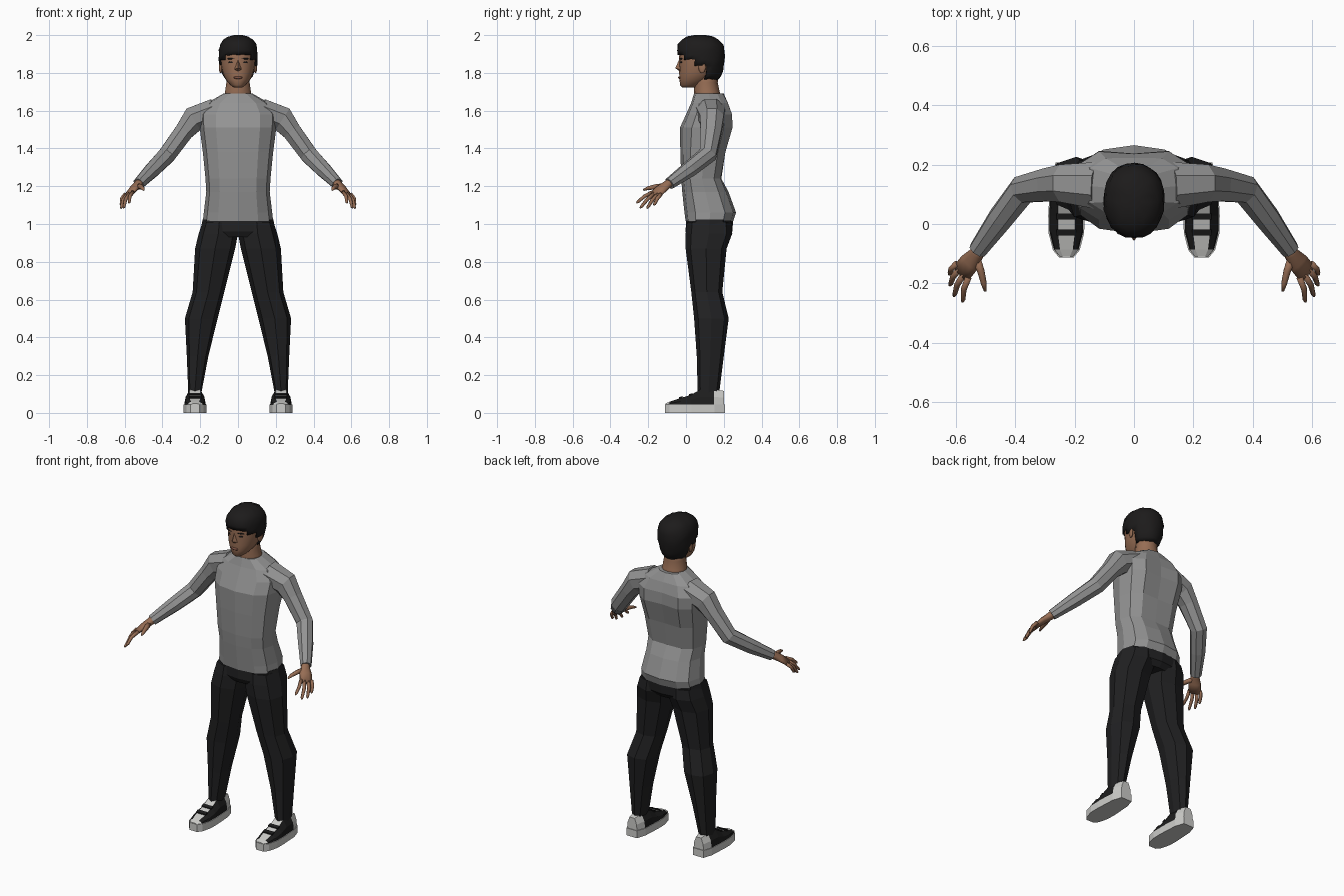
import bpy, bmesh, math, random
from mathutils import Vector

if "Cube" in bpy.data.objects:
    bpy.data.objects.remove(bpy.data.objects["Cube"])

random.seed(4)


def material(name, r, g, b):
    m = bpy.data.materials.new(name)
    m.diffuse_color = (r, g, b, 1)
    m.use_nodes = True
    m.node_tree.nodes["Principled BSDF"].inputs["Base Color"].default_value = m.diffuse_color
    return m


SKIN = material("skin", 0.31, 0.155, 0.09)
LIP = material("lip", 0.22, 0.09, 0.06)
HAIR = material("hair_black", 0.012, 0.011, 0.011)
SHIRT = material("shirt_grey", 0.29, 0.29, 0.29)
CLOTH = material("trouser_black", 0.015, 0.015, 0.016)
LIGHT = material("shoe_light", 0.6, 0.6, 0.58)
DARK = material("shoe_black", 0.012, 0.012, 0.012)


def finish(bm, name, mats, mirror=False, smooth=False):
    bmesh.ops.recalc_face_normals(bm, faces=bm.faces)
    me = bpy.data.meshes.new(name)
    bm.to_mesh(me)
    bm.free()
    for m in mats:
        me.materials.append(m)
    ob = bpy.data.objects.new(name, me)
    bpy.context.collection.objects.link(ob)
    for p in me.polygons:
        p.use_smooth = smooth
    if mirror:
        ob.modifiers.new("mirror", 'MIRROR')
    return ob


def skin_rings(rings):
    """Bridge a list of equal-sized rings and close both ends."""
    bm = bmesh.new()
    vs = [[bm.verts.new(p) for p in r] for r in rings]
    n = len(vs[0])
    for a, b in zip(vs, vs[1:]):
        for i in range(n):
            j = (i + 1) % n
            bm.faces.new((a[i], a[j], b[j], b[i]))
    bm.faces.new(vs[0])
    bm.faces.new(vs[-1])
    bmesh.ops.recalc_face_normals(bm, faces=bm.faces)
    return bm


def level(z, cx, hw, yf, yb, n=12, power=0.85, groove=0.0):
    """Horizontal rounded section between yf (front) and yb (back)."""
    pts = []
    for i in range(n):
        a = 2 * math.pi * i / n
        s, c = math.sin(a), math.cos(a)
        x = math.copysign(abs(s) ** power, s)
        y = math.copysign(abs(c) ** power, c)
        dip = groove if i == n // 2 else 0
        pts.append((cx + hw * x, (yf + yb) / 2 - (yb - yf) / 2 * y - dip, z))
    return pts


def tube(name, path, radii, side, n, mat, smooth=False):
    """Limb along a path, radii are (along side, across side)."""
    path = [Vector(p) for p in path]
    rings = []
    for i, p in enumerate(path):
        t = (path[min(i + 1, len(path) - 1)] - path[max(i - 1, 0)]).normalized()
        u = Vector(side)
        u = (u - t * u.dot(t)).normalized()
        v = t.cross(u)
        a, b = radii[i]
        ang = [2 * math.pi * (k + 0.5) / n for k in range(n)]
        rings.append([p + u * a * math.cos(k) + v * b * math.sin(k) for k in ang])
    return finish(skin_rings(rings), name, [mat], True, smooth)


def blob(name, loc, size, turn, mat):
    bm = bmesh.new()
    bmesh.ops.create_uvsphere(bm, u_segments=10, v_segments=6, radius=1)
    ob = finish(bm, name, [mat], False, True)
    ob.location, ob.scale, ob.rotation_euler = loc, size, (0, 0, turn)
    return ob


# Shirt body, with a shallow spine groove
torso = [(1.015, .186, -.002, .25, 0), (1.06, .181, -.008, .265, 0),
         (1.17, .168, -.02, .225, 0), (1.24, .172, -.025, .195, .008),
         (1.38, .186, -.03, .222, .015), (1.51, .203, -.032, .262, .025),
         (1.58, .205, .0, .258, .022), (1.64, .165, .027, .232, .01),
         (1.69, .078, .042, .2, 0)]
finish(skin_rings([level(z, 0, w, f, b, 12, .8, g) for z, w, f, b, g in torso]),
       "shirt_body", [SHIRT])

# Sleeves
tube("sleeve",
     [(.12, .13, 1.60), (.235, .137, 1.555), (.285, .132, 1.49),
      (.375, .115, 1.367), (.45, .018, 1.29), (.526, -.088, 1.213)],
     [(.085, .07), (.068, .073), (.06, .054), (.05, .05), (.044, .044), (.032, .032)],
     (0, 1, 0), 8, SHIRT)

# Trousers
hips = [(.93, .17, .015, .22), (.96, .2, -.002, .245), (1.025, .187, 0, .25)]
finish(skin_rings([level(z, 0, w, f, b, 12, .8) for z, w, f, b in hips]),
       "trouser_hips", [CLOTH])
legs = [(.10, .195, .263, .062, .175), (.3, .157, .271, .057, .2),
        (.5, .108, .281, .043, .226), (.64, .073, .24, .028, .192),
        (.87, .015, .227, -.002, .215), (.95, .0, .208, -.002, .245),
        (1.01, .01, .188, .005, .24)]
finish(skin_rings([level(z, (i + o) / 2, (o - i) / 2, f, b, 8, .8)
                   for z, i, o, f, b in legs]), "trouser_leg", [CLOTH], True)

# Shoe soles: (y, half width, upper height)
SX = .2275
stations = [(-.112, .025, .05), (-.088, .045, .06), (-.03, .06, .08),
            (.03, .061, .1), (.08, .058, .13), (.15, .054, .13), (.206, .036, .12)]
outline = [(SX + w, y) for y, w, h in stations] + \
          [(SX - w, y) for y, w, h in reversed(stations)]
finish(skin_rings([[(x, y, z) for x, y in outline] for z in (0, .045)]),
       "shoe_sole", [LIGHT], True)

# Shoe uppers: black sides, light toe, tongue and heel
arch = [(1, 0), (.9, .5), (.5, .95), (-.5, .95), (-.9, .5), (-1, 0)]
bm = skin_rings([[(SX + w * .95 * a, y * .98, .04 + (h - .04) * k) for a, k in arch]
                 for y, w, h in stations])
for f in bm.faces:
    c = f.calc_center_median()
    f.normal_update()
    outer = c.x > SX + .025 and c.y < .15
    inner = c.x < SX - .025 and -.06 < c.y < .12
    f.material_index = 1 if outer or inner else 0
finish(bm, "shoe_upper", [LIGHT, DARK], True)

# Black lace bands lying on the tongue
for y, z in ((-.028, .0815), (.025, .0975)):
    bm = bmesh.new()
    bmesh.ops.create_cube(bm, size=1)
    for v in bm.verts:
        dy = v.co.y * .02
        v.co = (SX + v.co.x * .066, y + dy, z + dy * .33 + v.co.z * .008)
    finish(bm, "shoe_lace_band", [DARK], True)

# Neck and head
neck = [(1.66, .08, .045, .19), (1.70, .07, .042, .178),
        (1.75, .063, .045, .168), (1.82, .063, .05, .17)]
finish(skin_rings([level(z, 0, w, f, b, 14, 1) for z, w, f, b in neck]),
       "neck", [SKIN], False, True)
skull = [(1.722, .022, -.02, .05), (1.735, .04, -.031, .075), (1.765, .066, -.035, .125),
         (1.80, .082, -.036, .16), (1.84, .09, -.035, .18), (1.88, .094, -.037, .19),
         (1.92, .093, -.033, .19), (1.96, .075, -.005, .165), (1.98, .04, .03, .12)]
finish(skin_rings([level(z, 0, w, f, b, 20, .95) for z, w, f, b in skull]),
       "head", [SKIN], False, True)

# Nose
bm = bmesh.new()
pts = [(0, -.036, 1.87), (0, -.057, 1.826), (-.019, -.032, 1.818),
       (.019, -.032, 1.818), (0, -.034, 1.808), (0, -.02, 1.83)]
bmesh.ops.convex_hull(bm, input=[bm.verts.new(p) for p in pts])
finish(bm, "nose", [SKIN])

# Mouth, eyes, brows and ears
blob("mouth", (0, -.034, 1.775), (.026, .008, .007), 0, LIP)
for s in (-1, 1):
    blob("eye", (s * .037, -.026, 1.856), (.015, .004, .005), s * .3, HAIR)
    blob("brow", (s * .039, -.026, 1.875), (.022, .005, .004), s * .3, HAIR)
    blob("ear", (s * .092, .085, 1.83), (.009, .02, .032), s * -.25, SKIN)

# Hair cap, trimmed to a hairline that drops towards the nape
cap = [(1.765, .068, -.03, .172), (1.785, .08, -.03, .185), (1.81, .092, -.035, .194),
       (1.84, .099, -.04, .2), (1.87, .102, -.044, .204), (1.895, .103, -.046, .205),
       (1.92, .103, -.047, .204), (1.95, .096, -.042, .197), (1.975, .079, -.023, .175),
       (1.99, .055, .005, .145), (2.0, .022, .045, .105)]
bm = skin_rings([level(z, 0, w, f, b, 24, .95) for z, w, f, b in cap])


def hairline(y):
    return 1.895 if y < -.015 else 1.865 if y < .05 else 1.85 if y < .105 else 1.77


bmesh.ops.delete(bm, geom=[f for f in bm.faces if f.calc_center_median().z
                           < hairline(f.calc_center_median().y)], context='FACES')
for v in bm.verts:
    if v.co.z < 1.995:
        v.co += Vector([random.uniform(-.003, .003) for _ in range(3)])
hair = finish(bm, "hair", [HAIR], False, True)
shell = hair.modifiers.new("thickness", 'SOLIDIFY')
shell.thickness, shell.offset = .012, -1

# Hands: palm, four fingers and thumb
ACROSS = (-.45, -.9, 0)
tube("palm", [(.512, -.07, 1.228), (.53, -.1, 1.208), (.553, -.13, 1.186), (.582, -.166, 1.152)],
     [(.025, .025), (.026, .022), (.037, .018), (.038, .012)], ACROSS, 8, SKIN, True)
fingers = [("index_finger", (.557, -.18, 1.168), (.577, -.262, 1.112)),
           ("middle_finger", (.572, -.168, 1.162), (.606, -.243, 1.085)),
           ("ring_finger", (.586, -.15, 1.158), (.62, -.207, 1.083)),
           ("little_finger", (.596, -.133, 1.158), (.622, -.17, 1.1))]
for name, a, b in fingers:
    a, b = Vector(a), Vector(b)
    mid = a.lerp(b, .5) + Vector((.006, 0, .006))
    tube(name, [a, mid, a.lerp(b, .9), b],
         [(.011, .011), (.010, .010), (.008, .008), (.004, .004)], ACROSS, 6, SKIN, True)
tube("thumb", [(.53, -.115, 1.2), (.515, -.158, 1.197), (.505, -.2, 1.19), (.5, -.226, 1.18)],
     [(.016, .016), (.014, .014), (.011, .01), (.005, .005)], (1, 0, 0), 6, SKIN, True)
